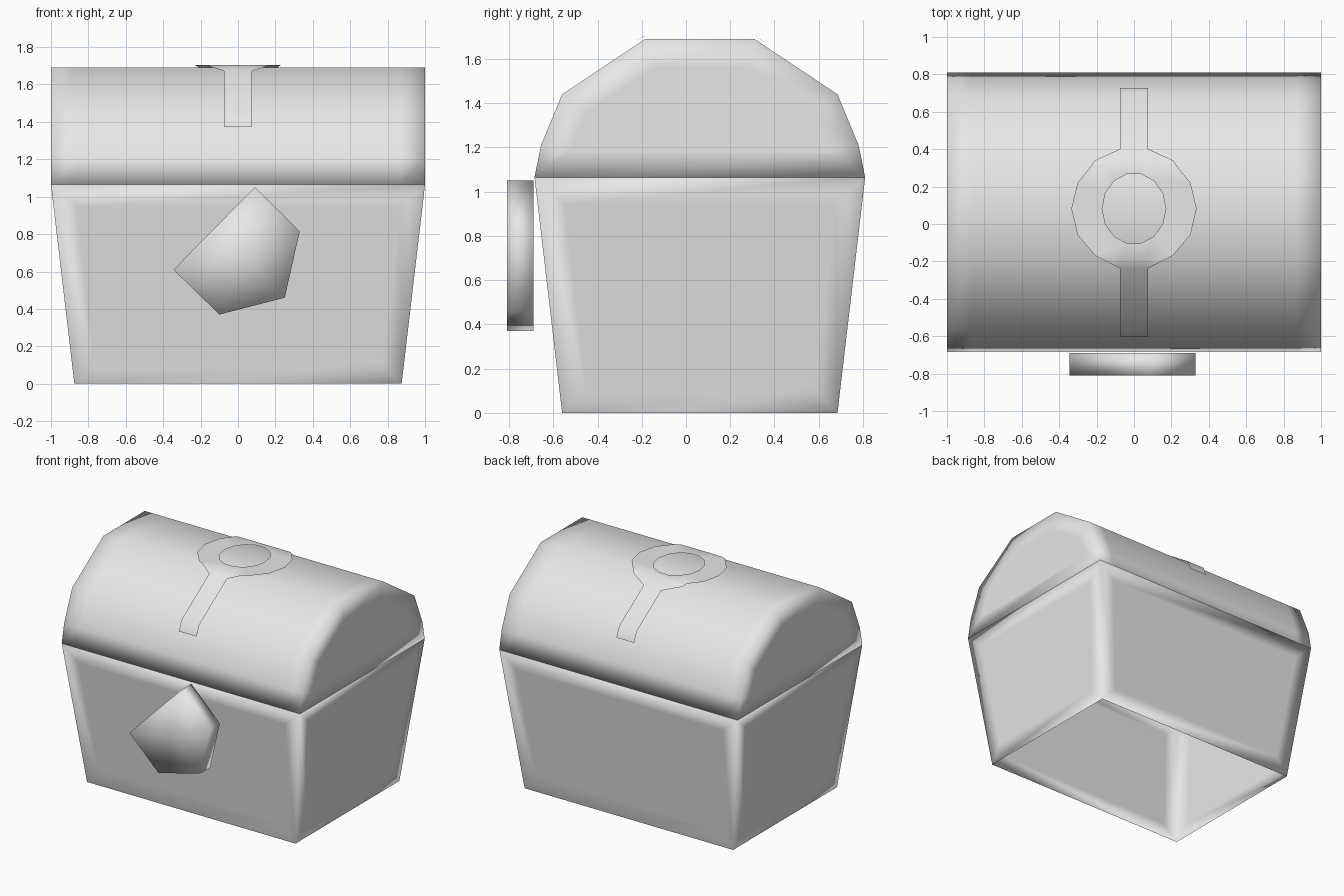
import bpy
import bmesh
import math
from mathutils import Vector

cube = bpy.data.objects.get("Cube")
if cube:
    bpy.data.objects.remove(cube, do_unlink=True)

# One plain grey for the whole chest
grey = bpy.data.materials.new("plain_grey")
grey.use_nodes = True
COLOUR = (0.8, 0.8, 0.8, 1)
grey.diffuse_color = COLOUR
for node in grey.node_tree.nodes:
    if node.type == 'BSDF_PRINCIPLED':
        node.inputs["Base Color"].default_value = COLOUR

MID_Y = 0.0625      # the chest sits a little behind the origin, the lock in front
RIM_Z = 1.065
# Right half of the lid outline: distance from MID_Y, height
HALF = [(0.7475, RIM_Z), (0.718, 1.21), (0.6225, 1.44), (0.2475, 1.69)]
PROFILE = [(MID_Y - d, z) for d, z in HALF] + [(MID_Y + d, z) for d, z in reversed(HALF)]


def finish(name, bm, smooth=True):
    mesh = bpy.data.meshes.new(name)
    for f in bm.faces:
        f.smooth = smooth
    bm.to_mesh(mesh)
    bm.free()
    mesh.materials.append(grey)
    obj = bpy.data.objects.new(name, mesh)
    bpy.context.collection.objects.link(obj)
    return obj


def inset_each(bm, faces, width):
    bmesh.ops.inset_individual(bm, faces=faces, thickness=width, use_even_offset=True)


# Body: tapered box, open underneath, with flat panels and softly shaded borders
bm = bmesh.new()
bmesh.ops.create_cube(bm, size=2)
for v in bm.verts:
    top = v.co.z > 0
    sx, sy = (1, 0.7475) if top else (0.875, 0.6225)
    v.co = (v.co.x * sx, MID_Y + v.co.y * sy, RIM_Z if top else 0)
bm.normal_update()
bmesh.ops.delete(bm, geom=[f for f in bm.faces if f.normal.z < -0.9], context='FACES_ONLY')
inset_each(bm, bm.faces[:], 0.12)
finish("chest_body", bm)

# Lid: profile swept across x, with support loops near the ends
bm = bmesh.new()
rings = [[bm.verts.new((x, y, z)) for y, z in PROFILE] for x in (-1, -0.87, 0.87, 1)]
count = len(PROFILE)
for a, b in zip(rings, rings[1:]):
    for i in range(count):
        j = (i + 1) % count
        bm.faces.new((a[i], a[j], b[j], b[i]))
caps = [bm.faces.new(rings[0]), bm.faces.new(rings[-1])]
bmesh.ops.recalc_face_normals(bm, faces=bm.faces[:])
inset_each(bm, caps, 0.13)
finish("chest_lid", bm)


# Lid trim: ring with a strap to the front and back, draped over the lid
def lid_height(y):
    for (y0, z0), (y1, z1) in zip(PROFILE, PROFILE[1:]):
        if y <= y1:
            return z0 + (z1 - z0) * (y - y0) / (y1 - y0)
    return RIM_Z


bm = bmesh.new()
SIDES = 14
CENTRE_Y = 0.082


def circle(radius_x, radius_y):
    angles = [math.tau * (i + 0.5) / SIDES - math.pi / 2 for i in range(SIDES)]
    return [bm.verts.new((radius_x * math.cos(a), CENTRE_Y + radius_y * math.sin(a), 0))
            for a in angles]


inner, outer = circle(0.17, 0.19), circle(0.335, 0.32)
for i in range(SIDES):
    j = (i + 1) % SIDES
    bm.faces.new((inner[i], outer[i], outer[j], inner[j]))
for k, end_y in ((SIDES - 1, -0.59), (SIDES // 2 - 1, 0.715)):
    a, b = outer[k], outer[(k + 1) % SIDES]
    c, d = (bm.verts.new((v.co.x, end_y, 0)) for v in (b, a))
    bm.faces.new((a, d, c, b))
for y, z in PROFILE[1:-1]:
    bmesh.ops.bisect_plane(bm, geom=bm.verts[:] + bm.edges[:] + bm.faces[:],
                           plane_co=(0, y, 0), plane_no=(0, 1, 0))
bmesh.ops.recalc_face_normals(bm, faces=bm.faces[:])
if sum(f.normal.z for f in bm.faces) < 0:
    bmesh.ops.reverse_faces(bm, faces=bm.faces[:])
for v in bm.verts:
    v.co.z = lid_height(v.co.y)
bm.normal_update()
for v, n in [(v, v.normal.copy()) for v in bm.verts]:
    v.co += n * 0.014
finish("lid_ring_and_straps", bm)

# End trim: panel with a scalloped lower edge, one on each end of the lid
SCALLOP = [(0.52, 1.22), (0.265, 1.22), (0.28, 1.27), (0.275, 1.305), (0.245, 1.335),
           (0.185, 1.335), (0.165, 1.31), (0.17, 1.25), (0.09, 1.28), (0.045, 1.32),
           (0.078, 1.36), (0.078, 1.40), (0.035, 1.44)]
OUTER = [(0.2475, 1.535), (0.4525, 1.39)]
half = OUTER + SCALLOP
outline = [(d, z) for d, z in half] + [(-d, z) for d, z in reversed(half)]
for side, name in ((1, "left_end_trim"), (-1, "right_end_trim")):
    bm = bmesh.new()
    face = bm.faces.new([bm.verts.new((side * 1.002, MID_Y + d, z)) for d, z in outline])
    face.normal_update()
    if face.normal.x * side < 0:
        face.normal_flip()
    bmesh.ops.triangulate(bm, faces=[face])
    finish(name, bm, smooth=False)

# Lock: thick five-sided plate standing off the front
LOCK = [(0.09, 1.05), (0.33, 0.815), (0.25, 0.46), (-0.10, 0.37), (-0.345, 0.61)]
bm = bmesh.new()
front = bm.faces.new([bm.verts.new((x, -0.81, z)) for x, z in LOCK])
back = bmesh.ops.extrude_face_region(bm, geom=[front], use_keep_orig=True)["geom"]
bmesh.ops.translate(bm, vec=Vector((0, 0.12, 0)),
                    verts=[g for g in back if isinstance(g, bmesh.types.BMVert)])
bmesh.ops.recalc_face_normals(bm, faces=bm.faces[:])
bm.normal_update()
bmesh.ops.poke(bm, faces=[f for f in bm.faces if f.normal.y < -0.9])
finish("front_lock", bm)
